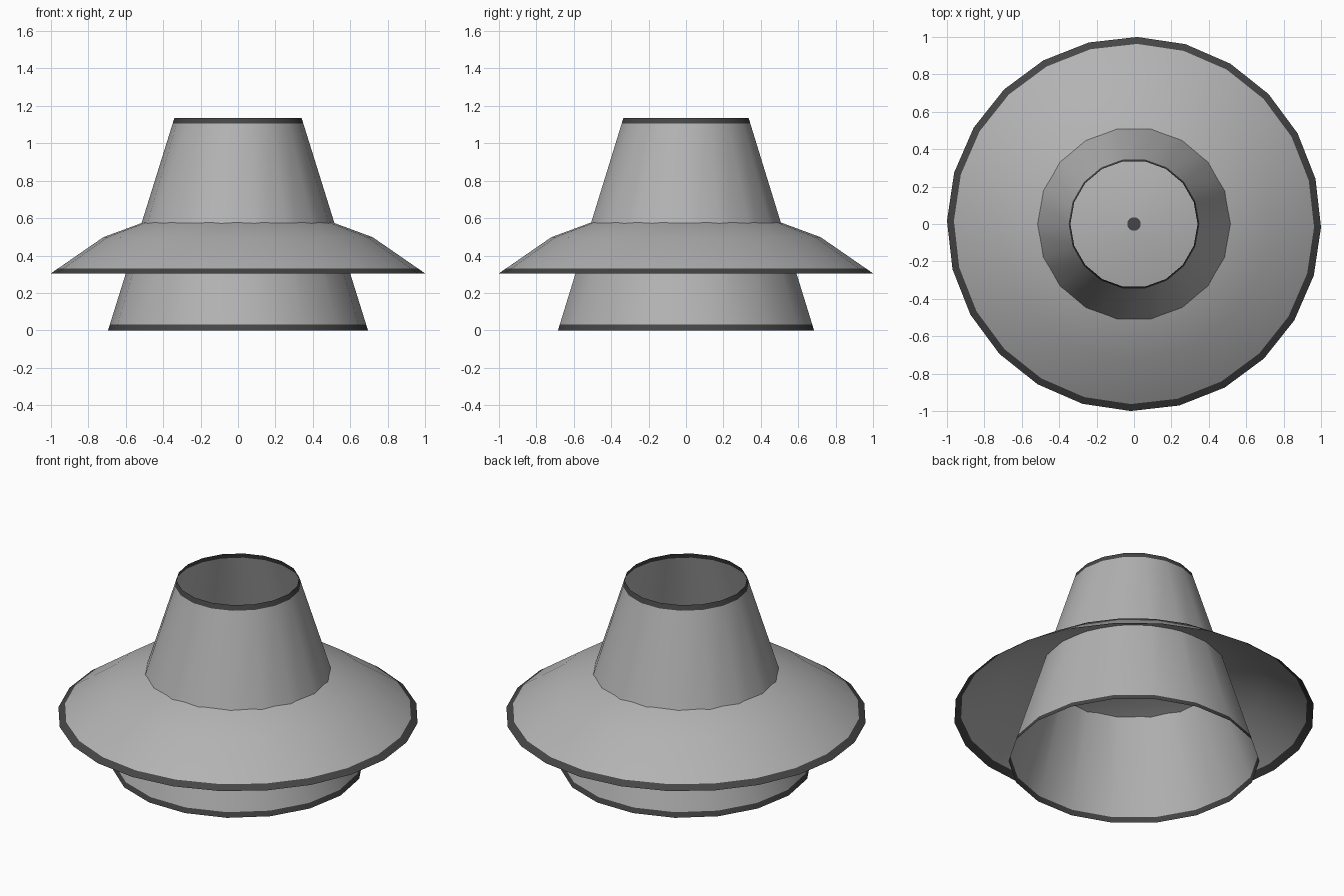
import bpy
import bmesh
from math import cos, sin, radians, tau

cube = bpy.data.objects.get("Cube")
if cube:
    bpy.data.objects.remove(cube, do_unlink=True)


def make_material(name, value):
    mat = bpy.data.materials.new(name)
    mat.use_nodes = True
    color = (value, value, value, 1)
    mat.diffuse_color = color
    mat.node_tree.nodes["Principled BSDF"].inputs["Base Color"].default_value = color
    return mat


materials = [make_material("light grey", 0.45), make_material("dark grey trim", 0.06)]


def lathe(name, profile, sides, turn, dark_bands, cap=False):
    """Open sheet turned around z; the listed profile bands get the trim colour."""
    bm = bmesh.new()
    rings = []
    for r, z in profile:
        angles = [turn + tau * i / sides for i in range(sides)]
        rings.append([bm.verts.new((r * cos(a), r * sin(a), z)) for a in angles])
    for band, (low, high) in enumerate(zip(rings, rings[1:])):
        for i in range(sides):
            j = (i + 1) % sides
            face = bm.faces.new((low[i], low[j], high[j], high[i]))
            face.material_index = int(band in dark_bands)
            face.smooth = True
    if cap:
        face = bm.faces.new(rings[-1])
        face.material_index = 1
        face.smooth = True
    mesh = bpy.data.meshes.new(name)
    bm.to_mesh(mesh)
    bm.free()
    for mat in materials:
        mesh.materials.append(mat)
    obj = bpy.data.objects.new(name, mesh)
    bpy.context.collection.objects.link(obj)
    return obj


# Tapered open tube with a trim band at each end
bottom_r, top_r, height, trim = 0.695, 0.34, 1.135, 0.03
taper = (bottom_r - top_r) / height
tube_profile = [(bottom_r - taper * z, z) for z in (0, trim, height - trim, height)]
lathe("tapered_tube", tube_profile, 18, 0, {0, 2})

# Shallow domed brim that crosses the tube, with trim at the rim and centre
brim_profile = [(1, 0.305), (0.963, 0.33), (0.72, 0.498), (0.39, 0.62), (0.036, 0.655)]
lathe("domed_brim", brim_profile, 24, radians(-1), {0}, cap=True)
